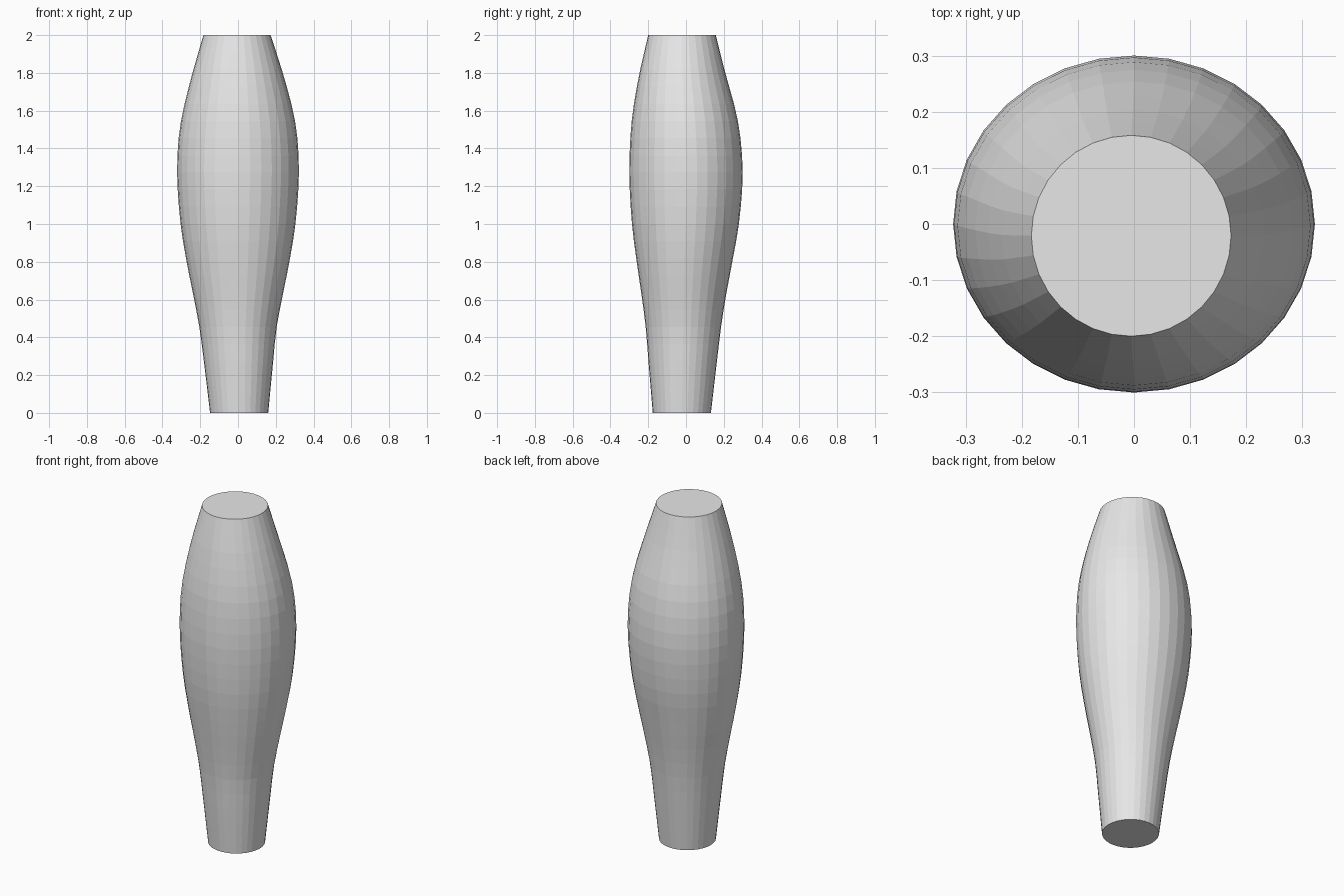
import bpy, bmesh, math
from mathutils import Matrix, Vector

cube = bpy.data.objects.get("Cube")
if cube:
    bpy.data.objects.remove(cube)

SIDES = 32
RINGS = 22

# height, half width, half depth, centre x, centre y
PROFILE = [
    (0.0, 0.154, 0.154, 0.006, -0.022),
    (0.25, 0.181, 0.179, 0.003, -0.018),
    (0.45, 0.204, 0.199, 0.0, -0.014),
    (0.6, 0.232, 0.220, 0.0, -0.012),
    (0.8, 0.272, 0.253, 0.0, -0.008),
    (1.0, 0.304, 0.283, 0.0, -0.003),
    (1.25, 0.322, 0.300, 0.0, 0.0),
    (1.45, 0.315, 0.292, 0.0, -0.003),
    (1.6, 0.291, 0.272, 0.0, -0.009),
    (1.8, 0.239, 0.227, -0.002, -0.019),
    (2.0, 0.178, 0.179, -0.005, -0.021),
]


def section(z):
    """Smoothly interpolate the profile at height z."""
    last = len(PROFILE) - 1
    i = max(k for k in range(last) if PROFILE[k][0] <= z)
    a, b = PROFILE[i], PROFILE[i + 1]
    before, after = PROFILE[max(i - 1, 0)], PROFILE[min(i + 2, last)]
    span = b[0] - a[0]
    t = (z - a[0]) / span
    out = []
    for k in range(1, 5):
        ma = (b[k] - before[k]) / (b[0] - before[0]) * span
        mb = (after[k] - a[k]) / (after[0] - a[0]) * span
        out.append((2*t**3 - 3*t**2 + 1) * a[k] + (t**3 - 2*t**2 + t) * ma
                   + (3*t**2 - 2*t**3) * b[k] + (t**3 - t**2) * mb)
    return out


def ring(bm, z):
    rx, ry, cx, cy = section(z)
    angles = [math.tau * k / SIDES for k in range(SIDES)]
    return [bm.verts.new((cx + rx * math.cos(a), cy + ry * math.sin(a), z)) for a in angles]


def loop_edges(bm, verts):
    return [bm.edges.get((verts[k - 1], verts[k])) for k in range(len(verts))]


def socket(bm, rim, centre, radius, inward):
    """Hemispherical hollow joined to the rim by a flat lip."""
    place = Matrix.Translation(centre) @ Matrix.Rotation(math.pi / 2, 4, 'X')
    ball = bmesh.ops.create_uvsphere(bm, u_segments=16, v_segments=8,
                                     radius=radius, matrix=place)["verts"]
    outside = [v for v in ball if (v.co.z - centre.z) * inward < -0.001]
    bmesh.ops.delete(bm, geom=outside, context='VERTS')
    kept = [v for v in ball if v.is_valid]
    lip = [e for e in {e for v in kept for e in v.link_edges} if e.is_boundary]
    bmesh.ops.bridge_loops(bm, edges=loop_edges(bm, rim) + lip)


# Outer wall
bm = bmesh.new()
rings = [ring(bm, 2 * k / RINGS) for k in range(RINGS + 1)]
for low, high in zip(rings, rings[1:]):
    for k in range(SIDES):
        bm.faces.new((low[k - 1], low[k], high[k], high[k - 1]))

# Hollows in both ends
socket(bm, rings[-1], Vector((-0.005, -0.021, 2.0)), 0.143, -1)
socket(bm, rings[0], Vector((0.006, -0.022, 0.0)), 0.12, 1)
bmesh.ops.recalc_face_normals(bm, faces=bm.faces)

mesh = bpy.data.meshes.new("limb_segment")
bm.to_mesh(mesh)
bm.free()
limb = bpy.data.objects.new("limb_segment", mesh)
bpy.context.collection.objects.link(limb)

# Plain grey finish
grey = bpy.data.materials.new("light_grey")
grey.use_nodes = True
colour = (0.8, 0.8, 0.8, 1.0)
grey.diffuse_color = colour
grey.node_tree.nodes["Principled BSDF"].inputs["Base Color"].default_value = colour
mesh.materials.append(grey)
